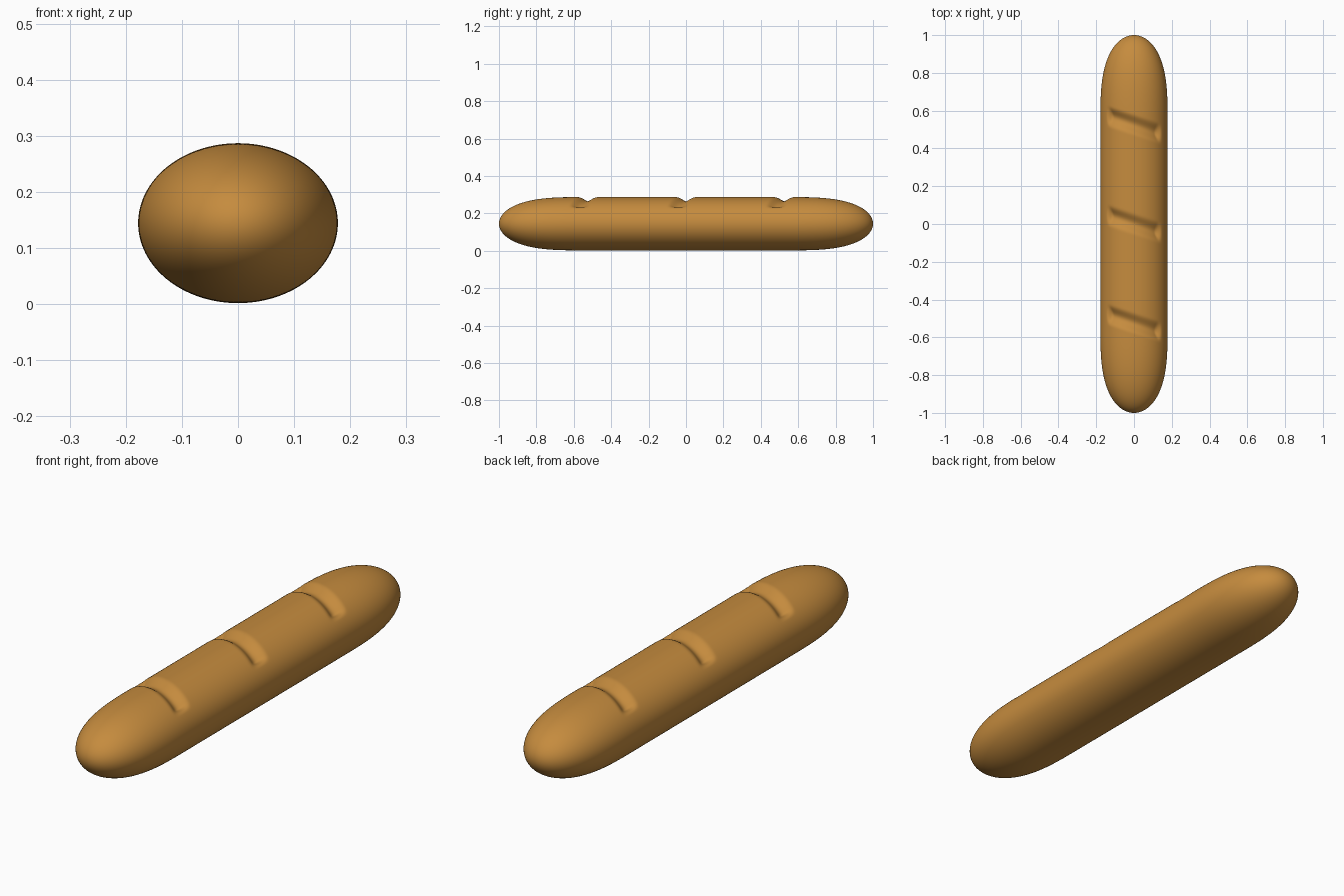
import bpy, bmesh, math

if "Cube" in bpy.data.objects:
    bpy.data.objects.remove(bpy.data.objects["Cube"])

HALF_W, HALF_H, MID_Z = 0.178, 0.1425, 0.1445
SIDES, RINGS = 128, 300
SLASH_Y = (-0.525, 0.0, 0.525)
SLOPE = -0.33                      # slashes run diagonally across the crust

crust = bpy.data.materials.new("golden crust")
crust.diffuse_color = (0.56, 0.26, 0.048, 1)
crust.use_nodes = True
crust.node_tree.nodes["Principled BSDF"].inputs["Base Color"].default_value = crust.diffuse_color


def taper(y):
    # straight middle, rounded ends
    t = max(0.0, (abs(y) - 0.55) / 0.45)
    return math.sqrt(max(0.0, 1 - t ** 3))


def slash_depth(x, y, up):
    # rounded groove with short, blunt ends
    if up <= 0:
        return 0.0
    end = min(1.0, max(0.0, (0.145 - abs(x)) / 0.022))
    end = end * end * (3 - 2 * end)
    depth = 0.0
    for centre in SLASH_Y:
        v = abs(y - centre - SLOPE * x) / math.hypot(1, SLOPE)
        if v < 0.055:
            depth += 0.023 * 0.5 * (1 + math.cos(math.pi * v / 0.055))
    return depth * end


bm = bmesh.new()
# loaf rings: even along the middle, gathered towards the tips
rings = []
for i in range(1, RINGS):
    s = -1 + 2 * i / RINGS
    y = math.copysign(1 - (1 - abs(s)) ** 1.4, s) * 0.5 + 0.5 * math.sin(s * math.pi / 2)
    f = taper(y)
    ring = []
    for k in range(SIDES):
        a = 2 * math.pi * k / SIDES
        c, n = math.cos(a), math.sin(a)
        x, z = HALF_W * f * c, HALF_H * f * n
        nx, nz = c / HALF_W, n / HALF_H
        d = slash_depth(x, y, n) / math.hypot(nx, nz)
        ring.append(bm.verts.new((x - nx * d, y, MID_Z + z - nz * d)))
    rings.append(ring)
for r0, r1 in zip(rings, rings[1:]):
    for k in range(SIDES):
        j = (k + 1) % SIDES
        bm.faces.new((r0[k], r0[j], r1[j], r1[k]))
# closed tips
for ring, y in ((rings[0], -1), (rings[-1], 1)):
    tip = bm.verts.new((0, y, MID_Z))
    for k in range(SIDES):
        bm.faces.new((ring[k], ring[(k + 1) % SIDES], tip))
bmesh.ops.recalc_face_normals(bm, faces=bm.faces[:])
for face in bm.faces:
    face.smooth = True

mesh = bpy.data.meshes.new("bread_loaf")
bm.to_mesh(mesh)
bm.free()
mesh.materials.append(crust)
loaf = bpy.data.objects.new("bread_loaf", mesh)
bpy.context.collection.objects.link(loaf)
